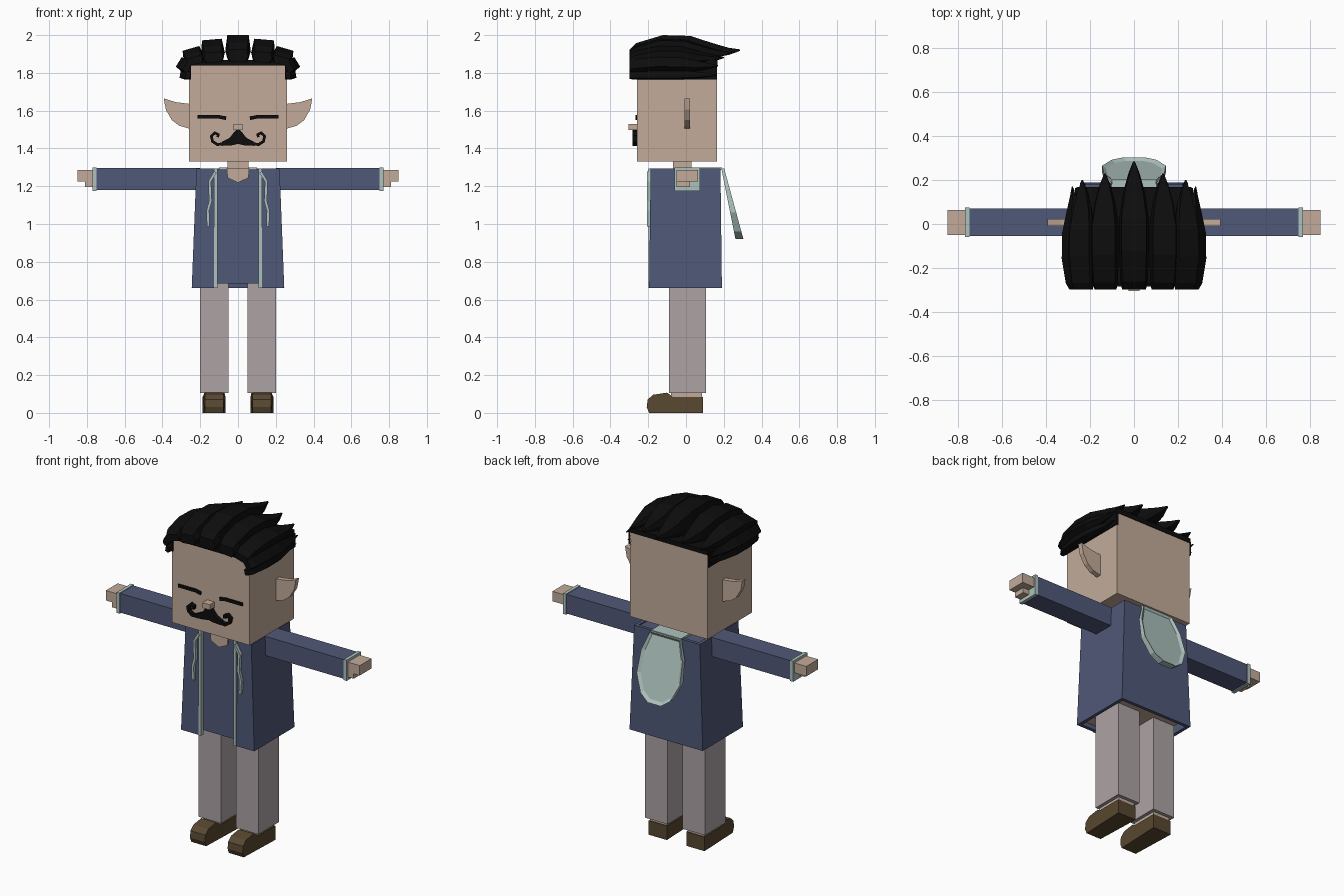
import bpy, bmesh, math
from mathutils import Vector

cube = bpy.data.objects.get("Cube")
if cube:
    bpy.data.objects.remove(cube)


def material(name, rgb):
    m = bpy.data.materials.new(name)
    m.use_nodes = True
    m.diffuse_color = (*rgb, 1)
    m.node_tree.nodes["Principled BSDF"].inputs["Base Color"].default_value = (*rgb, 1)
    return m


SKIN = material("skin", (0.54, 0.41, 0.32))
BLUE = material("coat blue", (0.08, 0.098, 0.185))
GREY = material("trouser grey", (0.42, 0.365, 0.375))
BLACK = material("hair black", (0.004, 0.004, 0.004))
PALE = material("pale lining", (0.42, 0.54, 0.515))
BROWN = material("shoe brown", (0.098, 0.065, 0.03))


def finish(name, bm, mats, mirror=False):
    """Turn a bmesh into an object, optionally mirrored across x."""
    bmesh.ops.recalc_face_normals(bm, faces=bm.faces)
    me = bpy.data.meshes.new(name)
    bm.to_mesh(me)
    bm.free()
    for m in mats:
        me.materials.append(m)
    ob = bpy.data.objects.new(name, me)
    bpy.context.collection.objects.link(ob)
    if mirror:
        ob.modifiers.new("mirror", 'MIRROR').use_mirror_merge = False
    return ob


def prism_mesh(pts, axis, lo, hi):
    """Extrude a 2D outline along an axis: x takes (y,z), y takes (x,z), z takes (x,y)."""
    place = {'x': lambda a, b, d: (d, a, b),
             'y': lambda a, b, d: (a, d, b),
             'z': lambda a, b, d: (a, b, d)}[axis]
    bm = bmesh.new()
    rings = [[bm.verts.new(place(a, b, d)) for a, b in pts] for d in (lo, hi)]
    for r in rings:
        bm.faces.new(r)
    for i in range(len(pts)):
        j = (i + 1) % len(pts)
        bm.faces.new((rings[0][i], rings[0][j], rings[1][j], rings[1][i]))
    return bm


def prism(name, pts, axis, lo, hi, mat, mirror=False):
    return finish(name, prism_mesh(pts, axis, lo, hi), [mat], mirror)


def box_mesh(x, y, z):
    return prism_mesh([(x[0], y[0]), (x[1], y[0]), (x[1], y[1]), (x[0], y[1])], 'z', *z)


def box(name, x, y, z, mat, mirror=False):
    return finish(name, box_mesh(x, y, z), [mat], mirror)


def ribbon(name, path, width, lo, hi, mat):
    """A flat strip following a path in the front plane, mirrored."""
    p = [Vector(q) for q in path]
    left, right = [], []
    for i, q in enumerate(p):
        d = (p[min(i + 1, len(p) - 1)] - p[max(i - 1, 0)]).normalized()
        n = Vector((-d.y, d.x)) * width / 2
        left.append(tuple(q + n))
        right.append(tuple(q - n))
    return prism(name, left + right[::-1], 'y', lo, hi, mat, True)


# Head, neck and ears
box("head", (-0.26, 0.26), (-0.26, 0.165), (1.33, 1.85), SKIN)
box("neck", (-0.055, 0.055), (-0.07, 0.03), (1.2, 1.34), SKIN)
prism("ear", [(0.25, 1.635), (0.33, 1.645), (0.393, 1.665), (0.382, 1.605),
              (0.35, 1.55), (0.31, 1.52), (0.25, 1.503)], 'y', -0.008, 0.022, SKIN, True)

# Face
ribbon("closed_eye", [(0.063, 1.56), (0.1, 1.567), (0.215, 1.567)], 0.019, -0.268, -0.259, BLACK)
box("nose", (-0.025, 0.025), (-0.305, -0.255), (1.498, 1.53), SKIN)
prism("moustache", [(0, 1.505), (0.018, 1.49), (0.045, 1.455), (0.085, 1.435),
                    (0.085, 1.414), (0.03, 1.417), (0, 1.424)], 'y', -0.284, -0.258, BLACK, True)
ribbon("moustache_curl", [(0.07, 1.425), (0.11, 1.421), (0.135, 1.438), (0.141, 1.465),
                          (0.122, 1.483), (0.104, 1.474), (0.108, 1.46)],
       0.016, -0.284, -0.258, BLACK)

# Hair: swept-back tapering locks fanned around the top of the head
SECTION = [(-0.38, 0), (-0.5, 0.4), (-0.42, 1), (0.42, 1), (0.5, 0.4), (0.38, 0)]
# along the lock, width, underside, top
STATIONS = [(0, 0.8, 0, 0.45), (0.06, 0.93, 0, 0.7), (0.3, 1, 0, 1), (0.55, 1, 0, 0.97),
            (0.75, 0.75, 0.15, 0.7), (0.9, 0.4, 0.25, 0.52), (1, 0.06, 0.4, 0.46)]


def lock(name, x, z, tilt, width, height, tip, mirror=True):
    a = math.radians(tilt)
    bm = bmesh.new()
    rings = []
    for t, w, low, top in STATIONS:
        ring = []
        for u, v in SECTION:
            u, v = u * w * width, (low + v * (top - low)) * height
            ring.append(bm.verts.new((x + u * math.cos(a) + v * math.sin(a),
                                      -0.298 + t * (tip + 0.298),
                                      z - u * math.sin(a) + v * math.cos(a))))
        rings.append(ring)
    for r, s in zip(rings, rings[1:]):
        for i in range(len(r)):
            j = (i + 1) % len(r)
            bm.faces.new((r[i], r[j], s[j], s[i]))
    bm.faces.new(rings[0])
    bm.faces.new(rings[-1])
    finish(name, bm, [BLACK], mirror)


lock("hair_lock_centre", 0, 1.86, 0, 0.135, 0.14, 0.285, False)
lock("hair_lock_inner", 0.128, 1.855, 5, 0.125, 0.122, 0.23)
lock("hair_lock_outer", 0.225, 1.845, 16, 0.11, 0.088, 0.2)
lock("hair_lock_temple", 0.256, 1.822, 58, 0.07, 0.068, 0.17)
lock("hair_lock_side", 0.252, 1.785, 80, 0.05, 0.055, 0.162)
box("hair_cap", (-0.262, 0.262), (-0.27, 0.168), (1.84, 1.868), BLACK)
box("hair_side", (0.25, 0.268), (-0.27, 0.165), (1.765, 1.85), BLACK, True)

# Torso with bare underside
bm = box_mesh((-0.2, 0.2), (-0.172, 0.172), (0.685, 1.288))
for f in bm.faces:
    f.material_index = int(f.calc_center_median().z < 0.7)
finish("shirt", bm, [BLUE, SKIN])
prism("open_neckline", [(-0.06, 1.293), (0.06, 1.293), (0.055, 1.245), (0, 1.218),
                        (-0.055, 1.245)], 'y', -0.181, -0.172, SKIN)

# Open-fronted coat shell that narrows towards the shoulders
bm = prism_mesh([(0.115, -0.195), (0.245, -0.195), (0.245, 0.19), (0, 0.19),
                 (0, 0.17), (0.225, 0.17), (0.225, -0.175), (0.115, -0.175)],
                'z', 0.66, 1.295)
for v in bm.verts:
    if v.co.z > 1:
        v.co.y *= 0.96
        if v.co.x > 0.2:
            v.co.x -= 0.025
finish("coat", bm, [BLUE], True)
box("coat_trim", (0.109, 0.126), (-0.199, -0.172), (0.66, 1.295), PALE, True)
ribbon("drawstring", [(0.12, 1.275), (0.15, 1.225), (0.146, 1.12), (0.16, 1.07), (0.157, 0.988)],
       0.015, -0.207, -0.186, PALE)

# Hood hanging down the back: a tilted rounded slab with a recessed face
outline = [(0.1, 1.295), (0.138, 1.19), (0.145, 1.06), (0.1, 0.96), (0.045, 0.92)]
bm = prism_mesh(outline + [(-x, z) for x, z in outline[::-1]], 'y', 0, 1)
for v in bm.verts:
    drop = (1.295 - v.co.z) / 0.375
    v.co.y = 0.187 + 0.075 * drop + v.co.y * (0.015 + 0.027 * drop)
bm.normal_update()
back = max((f for f in bm.faces), key=lambda f: f.calc_center_median().y * (len(f.verts) > 4))
bmesh.ops.inset_individual(bm, faces=[back], thickness=0.018)
for v in back.verts:
    v.co.y -= 0.012
finish("hood", bm, [PALE])
box("hood_collar", (-0.1, 0.1), (0.03, 0.19), (1.285, 1.3), PALE)

# Arms
box("sleeve", (0.2, 0.755), (-0.055, 0.07), (1.18, 1.296), BLUE, True)
box("cuff", (0.75, 0.77), (-0.06, 0.075), (1.175, 1.3), PALE, True)
box("hand", (0.765, 0.85), (-0.05, 0.063), (1.225, 1.285), SKIN, True)
box("thumb", (0.765, 0.81), (-0.05, 0.02), (1.195, 1.226), SKIN, True)

# Legs and shoes
box("trouser_leg", (0.05, 0.2), (-0.09, 0.105), (0.105, 0.7), GREY, True)
box("ankle", (0.07, 0.18), (-0.08, 0.085), (0.07, 0.11), SKIN, True)
bm = prism_mesh([(0.09, 0), (-0.195, 0), (-0.208, 0.03), (-0.203, 0.07), (-0.175, 0.096),
                 (-0.1, 0.107), (-0.07, 0.085), (0.09, 0.085)], 'x', 0.065, 0.187)
for v in bm.verts:
    if v.co.y < -0.15 or v.co.z > 0.09:
        v.co.x = 0.126 + (v.co.x - 0.126) * 0.82
finish("shoe", bm, [BROWN], True)
